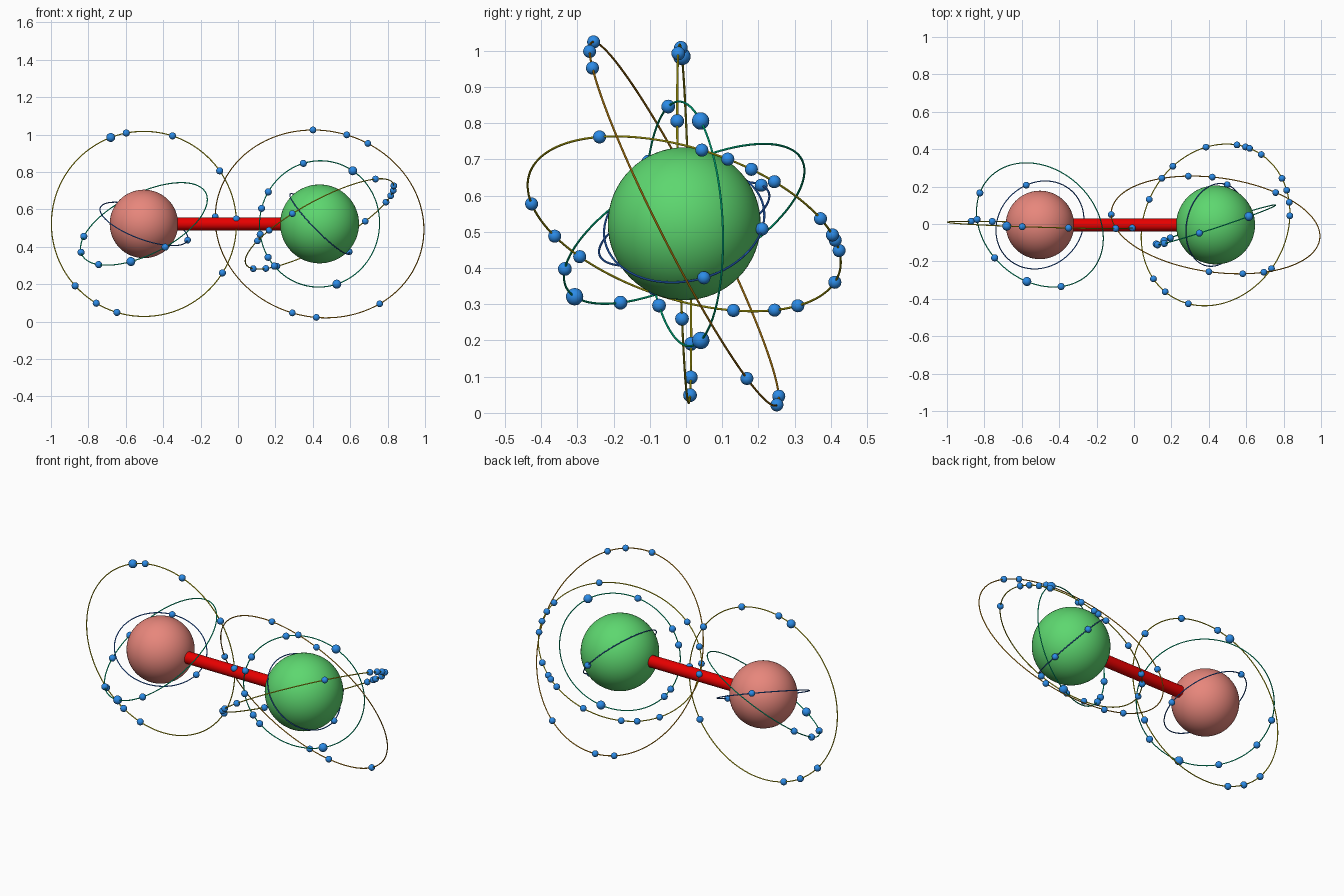
import bpy
from math import cos, sin, radians
from mathutils import Vector

cube = bpy.data.objects.get("Cube")
if cube:
    bpy.data.objects.remove(cube, do_unlink=True)


def material(name, r, g, b):
    m = bpy.data.materials.new(name)
    m.use_nodes = True
    m.diffuse_color = (r, g, b, 1)
    m.node_tree.nodes["Principled BSDF"].inputs["Base Color"].default_value = (r, g, b, 1)
    return m


PINK = material("salmon pink", 0.80, 0.24, 0.20)
GREEN = material("leaf green", 0.11, 0.68, 0.16)
RED = material("red", 0.80, 0.0, 0.0)
BLUE = material("bead blue", 0.025, 0.26, 0.80)
NAVY = material("royal blue", 0.03, 0.19, 0.80)
TEAL = material("teal green", 0.0, 0.80, 0.38)
OLIVE = material("golden yellow", 0.80, 0.70, 0.01)
ORANGE = material("orange", 0.85, 0.38, 0.01)


def finish(name, mat):
    ob = bpy.context.object
    ob.name = name
    ob.data.materials.append(mat)
    bpy.ops.object.shade_smooth_by_angle()
    return ob


def ball(name, centre, radius, mat, segments):
    bpy.ops.mesh.primitive_uv_sphere_add(segments=segments, ring_count=segments // 2,
                                         radius=radius, location=centre)
    return finish(name, mat)


def ring_point(normal, radius, plane, degrees):
    """Point of a tilted ring that lies at an angle as seen along one axis."""
    c, s = cos(radians(degrees)), sin(radians(degrees))
    if plane == "xy":
        p = Vector((c, s, -(normal.x * c + normal.y * s) / normal.z))
    else:
        p = Vector((c, -(normal.x * c + normal.z * s) / normal.y, s))
    return p.normalized() * radius


def orbit(name, centre, normal, radius, mat, plane, angles, bead=0.018, large=()):
    normal = Vector(normal).normalized()
    bpy.ops.mesh.primitive_torus_add(
        location=centre, rotation=normal.to_track_quat("Z", "Y").to_euler(),
        major_radius=radius, minor_radius=0.003, major_segments=128, minor_segments=8)
    finish(name + "_ring", mat)
    for i, a in enumerate(angles):
        ball(f"{name}_bead_{i + 1}", centre + ring_point(normal, radius, plane, a),
             0.024 if a in large else bead, BLUE, 20)


# Two cores and the rod between them
right_centre = Vector((-0.503, -0.005, 0.522))
left_centre = Vector((0.436, -0.005, 0.522))
ball("right_core", right_centre, 0.183, PINK, 64)
ball("left_core", left_centre, 0.211, GREEN, 64)
bpy.ops.mesh.primitive_cylinder_add(
    vertices=32, radius=0.034, depth=(left_centre - right_centre).length,
    location=(left_centre + right_centre) / 2, rotation=(0, radians(90), 0))
finish("connecting_rod", RED)

# Orbits around the right core
orbit("right_inner", right_centre, (0.33, -0.33, 0.886), 0.249, NAVY, "xy", (0, 109))
orbit("right_middle", right_centre, (-0.40, -0.44, 0.80), 0.370, TEAL, "xy",
      (152, 175, 216, 257, 289), 0.019, large=(257,))
orbit("right_outer", right_centre, (0.03, 1, 0.025), 0.495, OLIVE, "xz",
      (111, 101, 72, 35, 3, -32, -107, -121, -138), 0.019, large=(111,))

# Orbits around the left core
orbit("left_inner", left_centre, (0.706, -0.156, 0.692), 0.224, NAVY, "xy", (19, 74))
orbit("left_middle", left_centre, (-0.314, 0.948, 0.045), 0.338, TEAL, "xz",
      (58, 105, 148, 165, 190, 213, 223, 286), 0.019, large=(58, 286))
orbit("left_outer", left_centre, (-0.465, 0.27, 0.843), 0.449, OLIVE, "xy",
      (-38, 7, 17, 26, 35, 57, 66, 69, 75, 97, 126, 139, 159, 221, 233, 251))
orbit("left_outermost", left_centre, (0.12, 0.887, 0.45), 0.562, ORANGE, "xz",
      (94, 73, 59, -53, -92, -107, 176))
